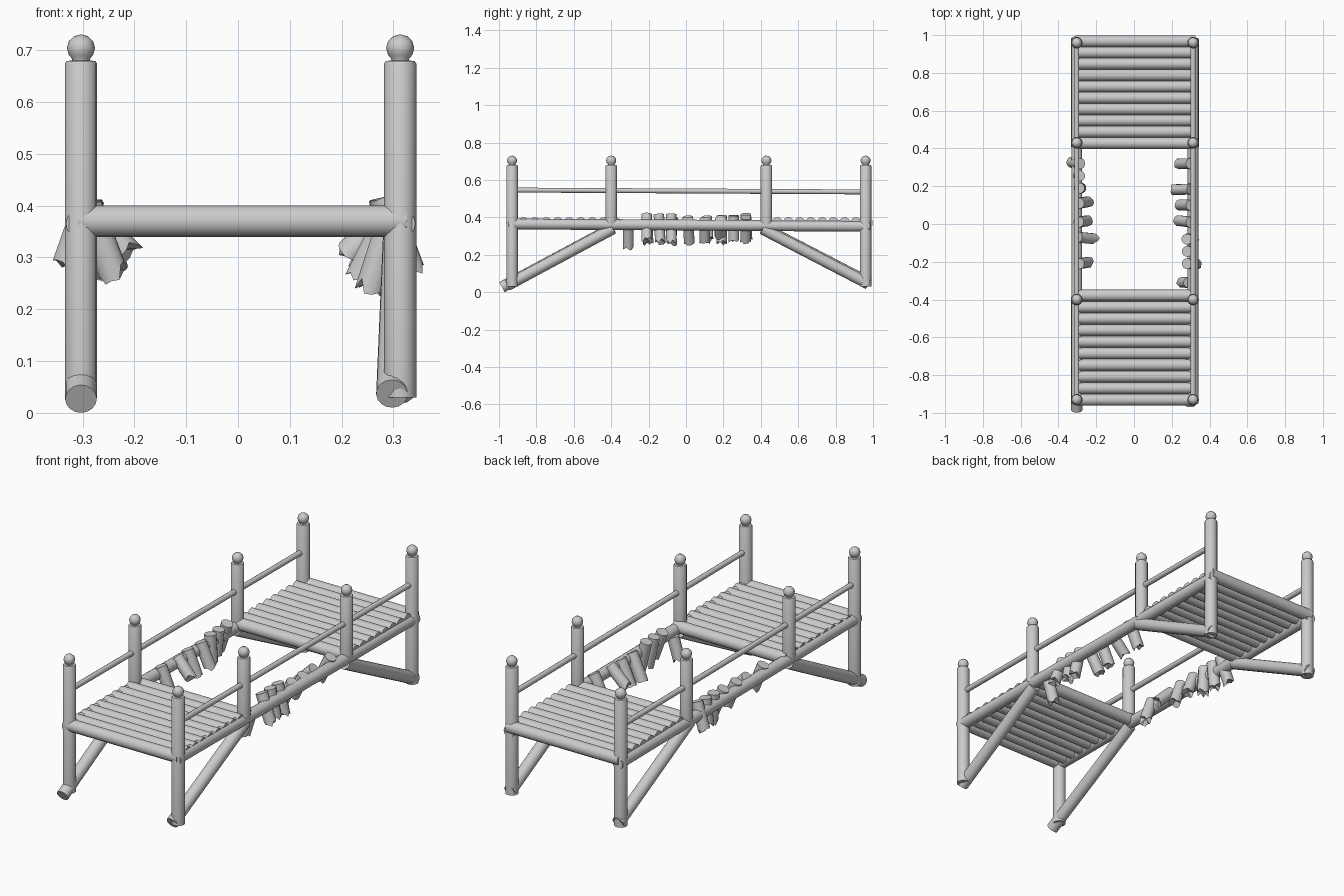
import bpy, bmesh, random
from math import cos, sin, pi
from mathutils import Vector

if "Cube" in bpy.data.objects:
    bpy.data.objects.remove(bpy.data.objects["Cube"])

random.seed(4)
XL, XR = -0.303, 0.313
POST_Y = (-0.93, -0.40, 0.43, 0.96)


def finish(bm, name):
    bmesh.ops.recalc_face_normals(bm, faces=bm.faces)
    me = bpy.data.meshes.new(name)
    bm.to_mesh(me)
    bm.free()
    ob = bpy.data.objects.new(name, me)
    bpy.context.collection.objects.link(ob)
    me.shade_smooth()
    bpy.context.view_layer.objects.active = ob
    ob.select_set(True)
    bpy.ops.object.shade_smooth_by_angle(angle=0.6)
    ob.select_set(False)
    return ob


def log(name, a, b, r, n=16, jag=0.0):
    """Log from a to b; jag splinters the b end and hollows it slightly."""
    a, b = Vector(a), Vector(b)
    d = (b - a).normalized()
    u = d.orthogonal().normalized()
    v = d.cross(u)
    bm = bmesh.new()
    rings = []
    for base, j in ((a, 0.0), (b, jag)):
        rings.append([bm.verts.new(base + (u * cos(2 * pi * i / n) + v * sin(2 * pi * i / n)) * r
                                   - d * random.uniform(0, j)) for i in range(n)])
    for i in range(n):
        k = (i + 1) % n
        bm.faces.new((rings[0][i], rings[0][k], rings[1][k], rings[1][i]))
    bm.faces.new(rings[0])
    if jag:
        c = bm.verts.new(b - d * jag)
        for i in range(n):
            bm.faces.new((rings[1][i], rings[1][(i + 1) % n], c))
    else:
        bm.faces.new(rings[1])
    return finish(bm, name)


def post(name, x, y, z0, n=16):
    """Turned post with a neck and a ball finial."""
    prof = [(0.031, z0), (0.031, 0.674), (0.028, 0.679), (0.017, 0.680)]
    prof += [(0.0272 * cos(t), 0.704 + 0.0265 * sin(t))
             for t in (-pi / 3.6, -pi / 6, 0, pi / 6, pi / 3)]
    bm = bmesh.new()
    rings = [[bm.verts.new((x + r * cos(2 * pi * i / n), y + r * sin(2 * pi * i / n), z))
              for i in range(n)] for r, z in prof]
    for lo, hi in zip(rings, rings[1:]):
        for i in range(n):
            k = (i + 1) % n
            bm.faces.new((lo[i], lo[k], hi[k], hi[i]))
    bm.faces.new(rings[0])
    tip = bm.verts.new((x, y, 0.7305))
    for i in range(n):
        bm.faces.new((rings[-1][i], rings[-1][(i + 1) % n], tip))
    finish(bm, name)


# Posts, side beams, handrails and diagonal braces
for side, x in (("left", XL), ("right", XR)):
    for i, y in enumerate(POST_Y):
        post(f"{side}_post_{i}", x, y, 0.03 if i in (0, 3) else 0.36)
    log(f"{side}_beam", (x, -0.95, 0.365), (x, 0.985, 0.352), 0.029)
    log(f"{side}_handrail", (x, -0.93, 0.546), (x, 0.96, 0.536), 0.0135, 12)
log("left_front_brace", (XL, -0.984, 0.027), (XL, -0.39, 0.345), 0.0305)
log("right_front_brace", (0.297, -0.955, 0.037), (0.31, -0.39, 0.34), 0.0305)
log("left_back_brace", (XL, 0.98, 0.05), (XL, 0.41, 0.345), 0.0305)
log("right_back_brace", (XR, 0.975, 0.045), (XR, 0.41, 0.338), 0.0305)

# Deck logs on the two intact ends
for part, y0, y1 in (("front", -0.931, -0.378), ("back", 0.428, 0.968)):
    for i in range(10):
        y = y0 + (y1 - y0) * i / 9
        log(f"{part}_deck_log_{i}", (-0.31, y, 0.37), (0.325, y, 0.37), 0.0305)

# Broken log stubs: y, top (x, z), splintered tip (x, z)
left = [(0.32, -0.285, 0.415, -0.338, 0.265), (0.255, -0.288, 0.41, -0.305, 0.26),
        (0.19, -0.290, 0.41, -0.280, 0.25), (0.11, -0.290, 0.40, -0.235, 0.265),
        (0.01, -0.293, 0.40, -0.240, 0.26), (-0.07, -0.295, 0.39, -0.200, 0.295),
        (-0.21, -0.290, 0.40, -0.235, 0.255)]
right = [(0.32, 0.300, 0.40, 0.235, 0.265), (0.185, 0.300, 0.39, 0.198, 0.29),
         (0.10, 0.300, 0.39, 0.235, 0.25), (0.01, 0.300, 0.39, 0.230, 0.25),
         (-0.08, 0.280, 0.415, 0.318, 0.25), (-0.145, 0.282, 0.415, 0.312, 0.255),
         (-0.21, 0.280, 0.415, 0.338, 0.26), (-0.31, 0.290, 0.35, 0.250, 0.225)]
for side, rows in (("left", left), ("right", right)):
    for i, (y, xa, za, xb, zb) in enumerate(rows):
        log(f"{side}_broken_stub_{i}", (xa, y, za), (xb, y + random.uniform(-0.01, 0.01), zb),
            0.029, 12, 0.03)
